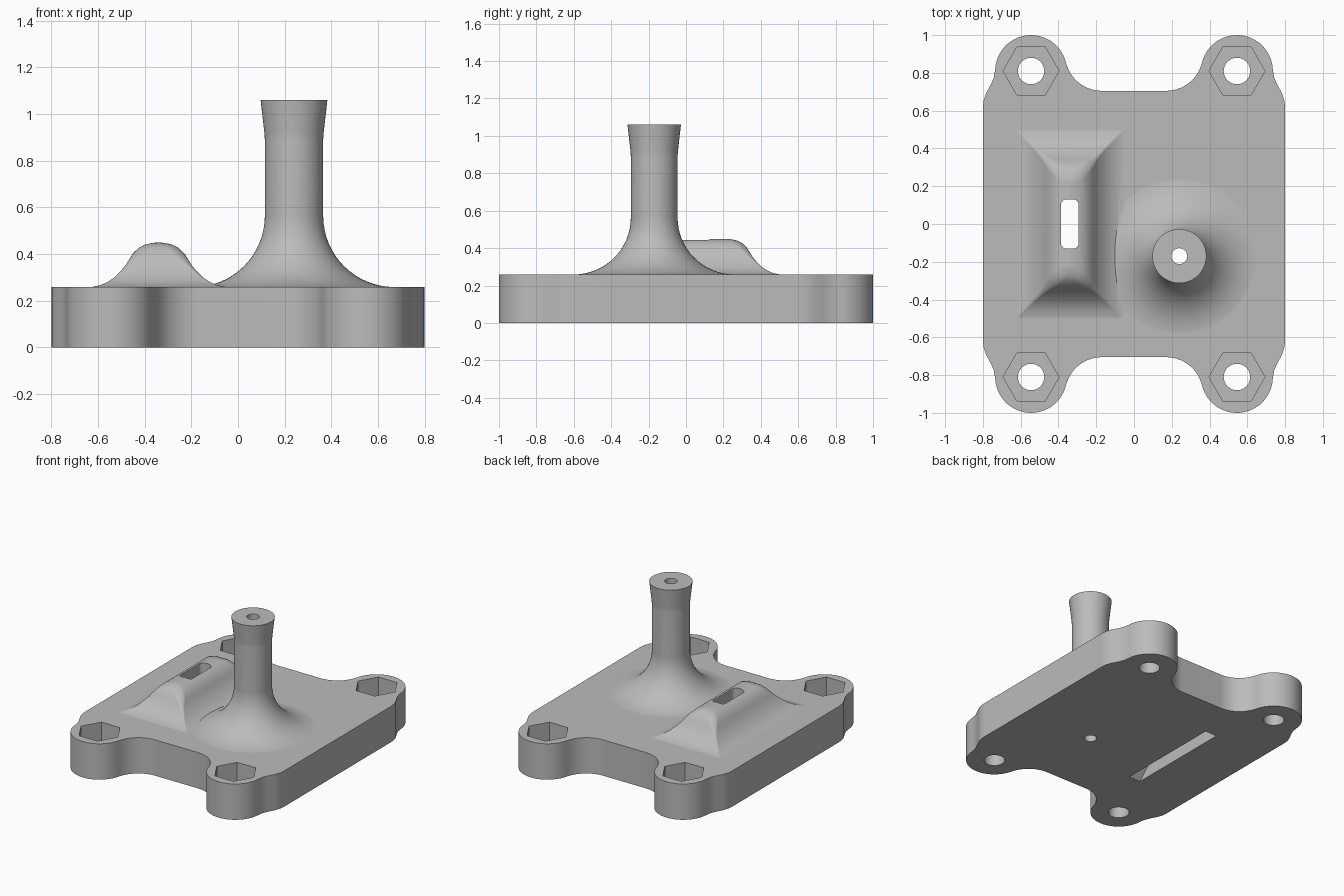
import bpy, bmesh
from math import cos, sin, pi, radians

TOP = 0.26
POST = (0.24, -0.17)
RIDGE_X = -0.34

cube = bpy.data.objects.get("Cube")
if cube:
    bpy.data.objects.remove(cube, do_unlink=True)

grey = bpy.data.materials.new("plain_grey")
grey.use_nodes = True
color = (0.5, 0.5, 0.5, 1)
grey.diffuse_color = color
grey.node_tree.nodes["Principled BSDF"].inputs["Base Color"].default_value = color


def arc(cx, cy, r, a0, a1, n):
    steps = [radians(a0 + (a1 - a0) * i / n) for i in range(n + 1)]
    return [(cx + r * cos(a), cy + r * sin(a)) for a in steps]


def circle(cx, cy, r, n=64):
    return arc(cx, cy, r, 0, 360, n)[:-1]


def rounded_rect(cx, hx, hy, r, n=6):
    pts = []
    for k, (sx, sy) in enumerate([(1, 1), (-1, 1), (-1, -1), (1, -1)]):
        pts += arc(cx + sx * (hx - r), sy * (hy - r), r, 90 * k, 90 * k + 90, n)
    return pts


def loft(name, layers):
    """Skin a stack of (outline, z) layers and cap both ends."""
    bm = bmesh.new()
    rings = [[bm.verts.new((x, y, z)) for x, y in pts] for pts, z in layers]
    for low, high in zip(rings, rings[1:]):
        for i in range(len(low)):
            j = (i + 1) % len(low)
            bm.faces.new((low[i], low[j], high[j], high[i]))
    bm.faces.new(rings[0][::-1])
    bm.faces.new(rings[-1])
    bmesh.ops.recalc_face_normals(bm, faces=bm.faces)
    mesh = bpy.data.meshes.new(name)
    bm.to_mesh(mesh)
    bm.free()
    mesh.materials.append(grey)
    ob = bpy.data.objects.new(name, mesh)
    bpy.context.collection.objects.link(ob)
    return ob


def combine(target, tool, operation):
    mod = target.modifiers.new("combine", "BOOLEAN")
    mod.operation = operation
    mod.solver = "EXACT"
    mod.object = tool
    bpy.context.view_layer.objects.active = target
    bpy.ops.object.modifier_apply(modifier=mod.name)
    bpy.data.objects.remove(tool, do_unlink=True)


# Base plate: one quarter outline, mirrored to four lobed corners
quarter = [(0.8, 0.61), (0.797, 0.65), (0.784, 0.69), (0.76, 0.735), (0.742, 0.775)]
quarter += arc(0.545, 0.81, 0.19, 3, 166.5, 28)
quarter += arc(0.17, 0.9, 0.195, -13.5, -90, 14)[1:]
left_half = [(-x, y) for x, y in reversed(quarter)]
outline = quarter + left_half
outline += [(-x, -y) for x, y in outline]
body = loft("mounting_plate", [(outline, 0), (outline, TOP)])

# Ridge with flared foot and rounded crest: (half width, height, corner radius)
ridge_steps = [
    (0.30, 0.25, 0.004), (0.28, 0.261, 0.004), (0.25, 0.267, 0.006),
    (0.22, 0.28, 0.008), (0.19, 0.30, 0.01), (0.16, 0.33, 0.015),
    (0.14, 0.355, 0.025), (0.125, 0.38, 0.04), (0.108, 0.405, 0.05),
    (0.085, 0.427, 0.05), (0.06, 0.44, 0.045), (0.03, 0.447, 0.025),
    (0.006, 0.45, 0.005),
]
ridge = loft("ridge", [(rounded_rect(RIDGE_X, w, w + 0.215, r), z)
                       for w, z, r in ridge_steps])
combine(body, ridge, "UNION")

# Post: quarter-round foot, straight shaft, flared head
foot = 0.305
profile = [(0.45, 0.25)]
for i in range(17):
    a = pi / 2 * i / 16
    profile.append((0.125 + foot * (1 - sin(a)), TOP - 0.001 + foot * (1 - cos(a))))
profile += [(0.125, 0.89), (0.127, 0.92), (0.143, 1.06)]
post = loft("post", [(circle(*POST, r), z) for r, z in profile])
combine(body, post, "UNION")

# Bore through the post
bore = circle(*POST, 0.042, 32)
combine(body, loft("bore", [(bore, -0.1), (bore, 1.2)]), "DIFFERENCE")

# Slot: tapered chamber below, rounded opening in the crest
def box(hy):
    return [(RIDGE_X + sx * 0.047, sy * hy)
            for sx, sy in ((1, 1), (-1, 1), (-1, -1), (1, -1))]

combine(body, loft("chamber", [(box(0.41), -0.01), (box(0.13), 0.265)]), "DIFFERENCE")
slot = rounded_rect(RIDGE_X, 0.047, 0.13, 0.028)
combine(body, loft("slot", [(slot, 0.25), (slot, 0.6)]), "DIFFERENCE")

# Bolt holes with hexagonal pockets
for sx in (1, -1):
    for sy in (1, -1):
        x, y = sx * 0.545, sy * 0.81
        hole, hexagon = circle(x, y, 0.07, 40), circle(x, y, 0.148, 6)
        combine(body, loft("bolt_hole", [(hole, -0.1), (hole, 0.4)]), "DIFFERENCE")
        combine(body, loft("nut_pocket", [(hexagon, 0.09), (hexagon, 0.4)]), "DIFFERENCE")

# Smooth shading with flat faces kept flat
bpy.ops.object.select_all(action="DESELECT")
body.select_set(True)
bpy.context.view_layer.objects.active = body
bpy.ops.object.shade_smooth_by_angle(angle=radians(32))
weighted = body.modifiers.new("flat_faces", "WEIGHTED_NORMAL")
weighted.keep_sharp = True
